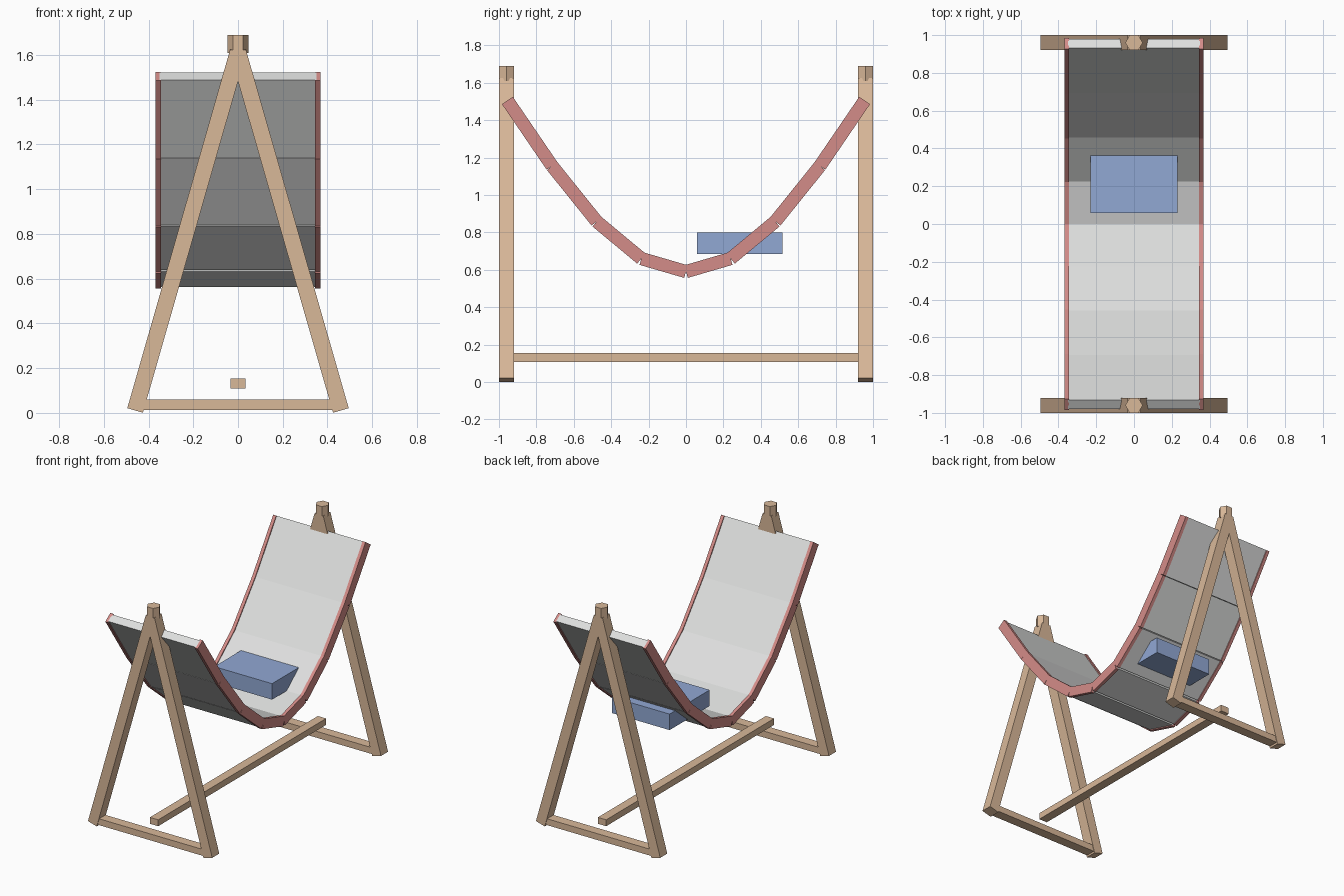
import bpy, bmesh, math
from mathutils import Vector, Matrix

if "Cube" in bpy.data.objects:
    bpy.data.objects.remove(bpy.data.objects["Cube"])


def material(name, rgb):
    def lin(c):
        c /= 255
        return c / 12.92 if c <= 0.04045 else ((c + 0.055) / 1.055) ** 2.4
    m = bpy.data.materials.new(name)
    m.diffuse_color = (*[lin(c) for c in rgb], 1)
    m.use_nodes = True
    m.node_tree.nodes["Principled BSDF"].inputs["Base Color"].default_value = m.diffuse_color
    return m


WOOD = material("light wood", (217, 184, 153))
CLOTH = material("pale grey cloth", (222, 223, 222))
TRIM = material("dusty pink trim", (212, 140, 136))
BLUE = material("soft blue", (145, 168, 212))


def finish(name, bm, mat):
    me = bpy.data.meshes.new(name)
    bm.to_mesh(me)
    bm.free()
    me.materials.append(mat)
    ob = bpy.data.objects.new(name, me)
    bpy.context.collection.objects.link(ob)
    return ob


def add_box(bm, loc, size, rot=None):
    mat = Matrix.Translation(loc) @ (rot or Matrix()) @ Matrix.Diagonal((*size, 1))
    bmesh.ops.create_cube(bm, size=1, matrix=mat)


def box(name, loc, size, mat, rot=None):
    bm = bmesh.new()
    add_box(bm, loc, size, rot)
    return finish(name, bm, mat)


# A-frames at both ends: two leaning legs, a base bar and a hexagonal cap
FRAME_Y = 0.96
for end, sy in (("front", -1), ("back", 1)):
    y = sy * FRAME_Y
    for side, sx in (("left", -1), ("right", 1)):
        a, b = Vector((sx * 0.46, y, 0.011)), Vector((0, y, 1.615))
        d = b - a
        box(f"{end}_{side}_leg", (a + b) / 2, (0.073, 0.08, d.length), WOOD,
            Matrix.Rotation(math.atan2(d.x, d.z), 4, 'Y'))
    box(f"{end}_base_bar", (0, y, 0.036), (0.86, 0.072, 0.046), WOOD)
    bm = bmesh.new()
    bmesh.ops.create_cone(bm, cap_ends=True, segments=6, radius1=0.046, radius2=0.046,
                          depth=0.08, matrix=Matrix.Translation((0, y, 1.65))
                          @ Matrix.Rotation(math.pi / 2, 4, 'Z'))
    finish(f"{end}_cap", bm, WOOD)

# long stretcher between the frames
box("stretcher", (0, 0, 0.131), (0.066, 1.91, 0.046), WOOD)

# hanging sling: straight slabs along a sagging curve
N = 8
points = []
for i in range(N + 1):
    t = -1 + 2 * i / N
    points.append(Vector((0, 0.955 * t, 1.505 - 0.915 * math.cos(math.pi / 2 * t))))


def sling_strip(name, x, width, thick, mat):
    bm = bmesh.new()
    for a, b in zip(points, points[1:]):
        d = b - a
        add_box(bm, (a + b) / 2 + Vector((x, 0, 0)), (width, d.length, thick),
                Matrix.Rotation(math.atan2(d.z, d.y), 4, 'X'))
    finish(name, bm, mat)


sling_strip("sling_cloth", 0, 0.70, 0.056, CLOTH)
sling_strip("left_trim", -0.356, 0.024, 0.07, TRIM)
sling_strip("right_trim", 0.356, 0.024, 0.07, TRIM)

# cushion poking through the sling
box("cushion", (0, 0.287, 0.742), (0.46, 0.456, 0.115), BLUE)
